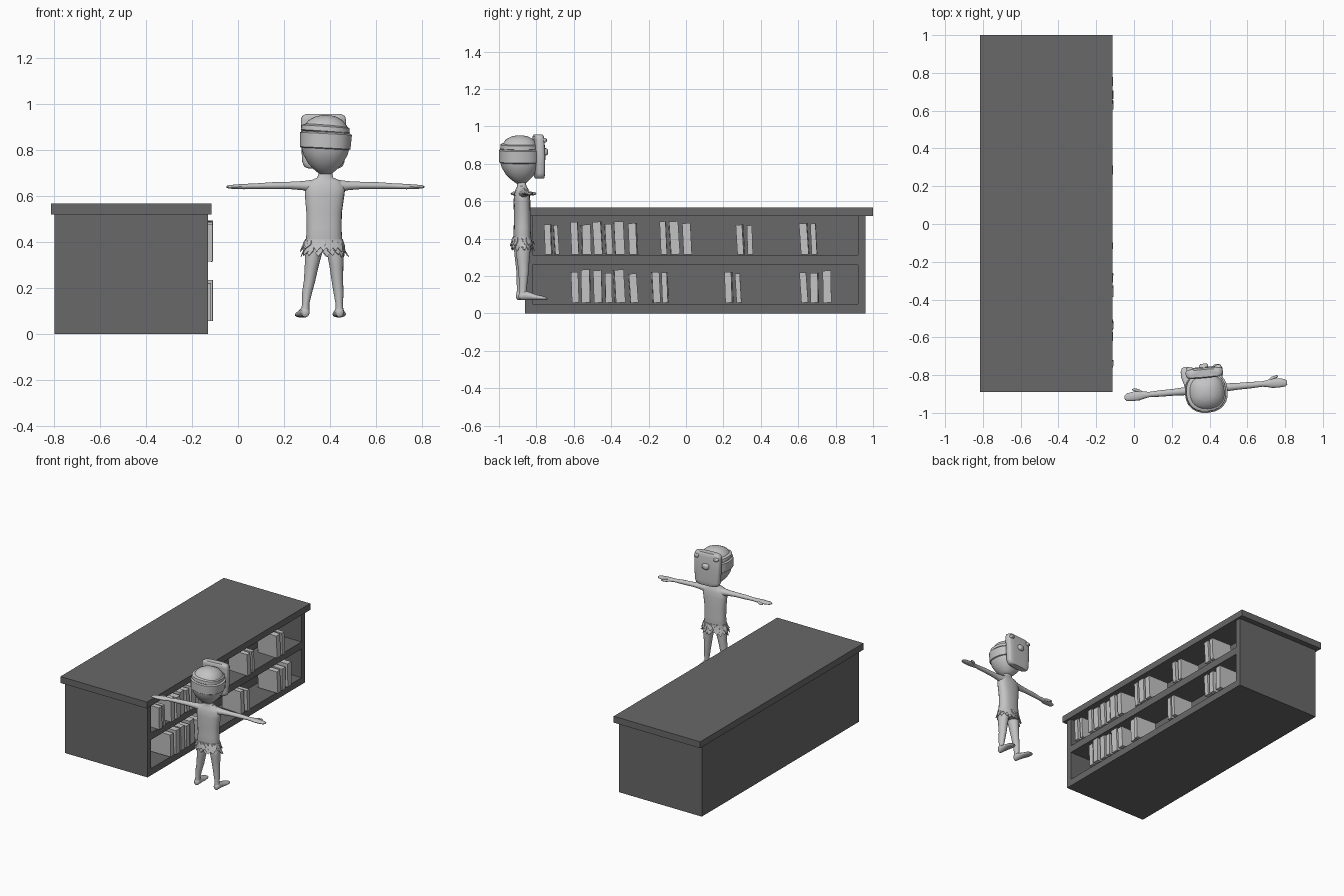
import bpy, bmesh, math, random
from mathutils import Matrix, Vector

random.seed(4)


def mat(name, v):
    m = bpy.data.materials.new(name)
    m.diffuse_color = (v, v, v, 1)
    return m


DARK = mat("dark grey", 0.14)
LIGHT = mat("light grey", 0.55)
# the figure is turned slightly about its own vertical axis
FIG = Matrix.Translation((0.38, -0.875, 0)) @ Matrix.Rotation(math.radians(5.3), 4, 'Z')


def finish(name, bm, material, matrix=None, smooth=False):
    bmesh.ops.recalc_face_normals(bm, faces=bm.faces)
    me = bpy.data.meshes.new(name)
    bm.to_mesh(me)
    bm.free()
    if matrix:
        me.transform(matrix)
    ob = bpy.data.objects.new(name, me)
    bpy.context.collection.objects.link(ob)
    me.materials.append(material)
    if smooth:
        bpy.ops.object.select_all(action='DESELECT')
        ob.select_set(True)
        bpy.context.view_layer.objects.active = ob
        bpy.ops.object.shade_smooth_by_angle(angle=math.radians(50))
    return ob


def add_box(bm, lo, hi, lean=0.0, turn=0.0):
    lo, hi = Vector(lo), Vector(hi)
    size = hi - lo
    m = (Matrix.Translation((lo + hi) / 2) @ Matrix.Rotation(lean, 4, 'X')
         @ Matrix.Rotation(turn, 4, 'Z') @ Matrix.Diagonal((*size, 1)))
    bmesh.ops.create_cube(bm, size=1, matrix=m)


def box(name, lo, hi, material, matrix=None):
    bm = bmesh.new()
    add_box(bm, lo, hi)
    return finish(name, bm, material, matrix)


def loft(name, axis, rings, n=20, power=2.0, sub=1, matrix=FIG):
    """Rings are (position on axis, centre a, centre b, radius a, radius b)."""
    bm = bmesh.new()
    loops = []
    for t, ca, cb, ra, rb in rings:
        loop = []
        for i in range(n):
            a = 2 * math.pi * i / n
            c, s = math.cos(a), math.sin(a)
            p = ca + ra * math.copysign(abs(c) ** (2 / power), c)
            q = cb + rb * math.copysign(abs(s) ** (2 / power), s)
            co = {'X': (t, p, q), 'Y': (p, t, q), 'Z': (p, q, t)}[axis]
            loop.append(bm.verts.new(co))
        loops.append(loop)
    for l0, l1 in zip(loops, loops[1:]):
        for i in range(n):
            bm.faces.new((l0[i], l0[(i + 1) % n], l1[(i + 1) % n], l1[i]))
    bm.faces.new(loops[0])
    bm.faces.new(loops[-1])
    return finish(name, bm, LIGHT, matrix, True)


# ---- cabinet: closed back, floor, middle shelf, end panels, rails and top slab
BACK = -0.32
box("cabinet_back_block", (-0.80, -0.86, 0), (BACK, 0.96, 0.52), DARK)
box("cabinet_floor", (BACK, -0.86, 0), (-0.13, 0.96, 0.05), DARK)
box("middle_shelf", (BACK, -0.82, 0.26), (-0.13, 0.92, 0.312), DARK)
for nm, y0, y1 in (("near_end_panel", -0.86, -0.82), ("far_end_panel", 0.92, 0.96)):
    box(nm, (BACK, y0, 0.05), (-0.13, y1, 0.52), DARK)
box("cabinet_top", (-0.815, -0.89, 0.52), (-0.115, 1.0, 0.567), DARK)

# ---- books: (start, end) along y for each shelf
shared = [(-.615, -.573), (-.56, -.51), (-.495, -.447), (-.435, -.395), (-.385, -.33), (-.305, -.26)]
upper = [(-.755, -.717), (-.708, -.682)] + shared + [
    (-.138, -.102), (-.09, -.038), (-.018, .03), (.272, .31), (.325, .357), (.61, .655), (.668, .7)]
lower = shared + [(-.183, -.14), (-.128, -.095), (.21, .25), (.265, .295),
                  (.61, .65), (.665, .71), (.73, .778)]
for name, row, z in (("upper_books", upper, 0.315), ("lower_books", lower, 0.057)):
    bm = bmesh.new()
    for i, (a, b) in enumerate(row):
        h = 0.155 + 0.024 * random.random()
        front = -0.108 - 0.014 * random.random()
        add_box(bm, (front - 0.16, a + .002, z), (front, b - .002, z + h),
                math.radians(random.uniform(1, 4)), math.radians(random.uniform(-3, 3)))
    finish(name, bm, LIGHT)

# ---- figure: torso and neck
loft("torso", 'Z', [
    (0.36, -.005, 0, .070, .040), (0.40, -.005, 0, .080, .047), (0.46, -.005, 0, .076, .045),
    (0.53, -.005, .0, .078, .044), (0.60, -.003, -.002, .086, .044), (0.64, 0, -.002, .088, .040),
    (0.665, 0, -.002, .070, .033), (0.68, 0, -.003, .035, .025), (0.72, 0, -.008, .024, .023)],
    power=2.4)

# ---- head, wide at the brow and tapering to the neck
loft("head", 'Z', [
    (0.695, 0, -.008, .025, .025), (0.715, 0, -.01, .050, .050), (0.74, 0, -.012, .075, .075),
    (0.78, 0, -.013, .097, .098), (0.82, 0, -.014, .107, .108), (0.86, 0, -.014, .107, .108),
    (0.90, 0, -.014, .097, .096), (0.93, 0, -.014, .075, .075), (0.947, 0, -.014, .042, .042),
    (0.952, 0, -.014, .012, .012)], n=24, power=2.3)

# ---- straps round the head, slightly tilted
tilt = FIG @ Matrix.Translation((0, -.014, .845)) @ Matrix.Rotation(math.radians(3), 4, 'Y')
loft("head_strap", 'Z', [
    (-.040, 0, 0, .104, .104), (-.036, 0, 0, .111, .110), (.026, 0, 0, .114, .111),
    (.032, 0, 0, .104, .104)], n=24, power=2.3, matrix=tilt)
tilt2 = FIG @ Matrix.Translation((0, -.014, .895)) @ Matrix.Rotation(math.radians(4), 4, 'Y')
loft("upper_strap", 'Z', [
    (-.020, 0, 0, .098, .098), (-.013, 0, 0, .107, .105), (.007, 0, 0, .105, .103),
    (.014, 0, 0, .090, .090)], n=24, power=2.3, matrix=tilt2)

# ---- face shield with a snout and two corner lugs
loft("face_shield", 'Z', [
    (0.720, 0, .092, .066, .020), (0.728, 0, .092, .084, .024), (0.75, 0, .091, .093, .026),
    (0.84, 0, .091, .097, .028), (0.93, 0, .087, .099, .027), (0.948, 0, .085, .094, .025),
    (0.956, 0, .085, .078, .020)], n=28, power=4)
loft("shield_snout", 'Y', [
    (.10, 0, .863, .024, .020), (.128, 0, .863, .024, .020), (.136, 0, .863, .016, .013)],
    n=16, power=3)
for s in (-1, 1):
    loft("shield_lug", 'Y', [
        (.08, s * .075, .925, .018, .012), (.118, s * .075, .925, .018, .012),
        (.124, s * .075, .925, .010, .007)], n=12, power=3)

# ---- arms, hands and thumbs held straight out
for side, s in (("left", -1), ("right", 1)):
    loft(side + "_arm", 'X', [(s * x, y, z, ry, rz) for x, y, z, ry, rz in (
        (.05, 0, .642, .030, .030), (.10, 0, .645, .022, .020), (.16, 0, .646, .018, .016),
        (.24, 0, .645, .017, .015), (.30, 0, .643, .014, .012), (.325, 0, .642, .018, .012),
        (.355, 0, .641, .026, .012), (.39, -.002, .640, .024, .010), (.42, -.004, .640, .020, .008),
        (.432, -.004, .640, .010, .004))], n=14)
    loft(side + "_thumb", 'X', [(s * x, y, .640, r, r) for x, y, r in (
        (.335, .012, .008), (.355, .026, .009), (.38, .033, .007), (.388, .034, .003))], n=10)

# ---- legs and feet; the stance is a little uneven
for side, top, foot, s in (("left", -.045, -.088, -1), ("right", .042, .062, 1)):
    def along(f):
        return top + (foot - top) * f
    loft(side + "_leg", 'Z', [
        (.41, top, 0, .036, .042), (.36, along(.1), 0, .038, .042), (.29, along(.35), 0, .030, .034),
        (.23, along(.55), .002, .025, .028), (.18, along(.8), 0, .022, .024),
        (.13, along(.95), -.002, .016, .019), (.095, foot, -.003, .018, .021)], n=16)
    loft(side + "_foot", 'Y', [(y, foot + s * dx, z, rx, rz) for y, dx, z, rx, rz in (
        (-.025, 0, .092, .008, .010), (-.018, 0, .094, .018, .022), (.005, 0, .097, .020, .026),
        (.035, .002, .092, .023, .021), (.075, .006, .085, .030, .014), (.105, .008, .082, .028, .011),
        (.122, .008, .080, .020, .007), (.128, .008, .079, .008, .003))], n=16)

# ---- ragged leaf skirt: a waist ring and two rows of pointed leaves
loft("skirt_waist", 'Z', [
    (.355, -.005, 0, .082, .050), (.385, -.005, 0, .086, .052), (.412, -.005, 0, .083, .050)], power=2.3)
bm = bmesh.new()
for row in range(2):
    for i in range(18):
        a = 2 * math.pi * (i + row * .5) / 18

        def at(da, k, z):
            return bm.verts.new((-.005 + math.cos(a + da) * .084 * k, math.sin(a + da) * .051 * k, z))
        z = .405 - row * .022
        d = random.uniform(.035, .05)
        sway = random.uniform(-.15, .15)
        tip = random.uniform(1.1, 1.28)
        v = [at(-.12, 1.0, z), at(.12, 1.0, z), at(.22 + sway, 1.08, z - d * .5),
             at(sway, tip, z - d), at(-.22 + sway, 1.08, z - d * .5)]
        bm.faces.new(v)
skirt = finish("leaf_skirt", bm, LIGHT, FIG)
thick = skirt.modifiers.new("thickness", 'SOLIDIFY')
thick.thickness = 0.004
